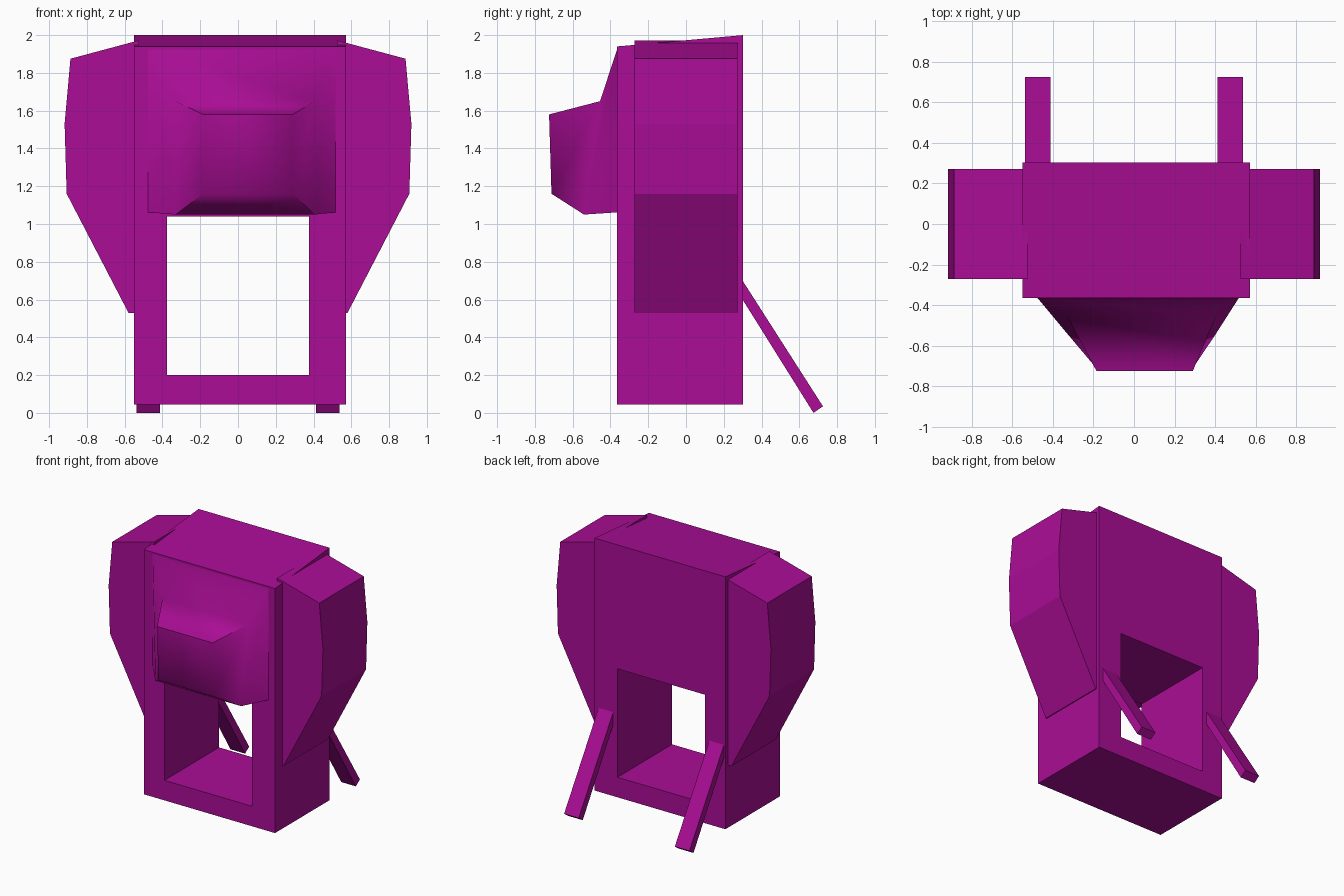
import bpy, bmesh, math

if "Cube" in bpy.data.objects:
    bpy.data.objects.remove(bpy.data.objects["Cube"])

mat = bpy.data.materials.new("magenta")
mat.diffuse_color = (0.4, 0.004, 0.3, 1)
mat.use_nodes = True
mat.node_tree.nodes["Principled BSDF"].inputs["Base Color"].default_value = mat.diffuse_color


def make(name, verts, faces):
    bm = bmesh.new()
    vs = [bm.verts.new(v) for v in verts]
    for f in faces:
        bm.faces.new([vs[i] for i in f])
    bmesh.ops.recalc_face_normals(bm, faces=bm.faces)
    me = bpy.data.meshes.new(name)
    bm.to_mesh(me)
    bm.free()
    me.materials.append(mat)
    ob = bpy.data.objects.new(name, me)
    bpy.context.collection.objects.link(ob)
    return ob


def prism(name, profile, axis, lo, hi):
    """Extrude a profile: (y, z) along x, or (x, z) along y."""
    place = (lambda p, d: (d, *p)) if axis == 'x' else (lambda p, d: (p[0], d, p[1]))
    n = len(profile)
    verts = [place(p, d) for d in (lo, hi) for p in profile]
    faces = [range(n), range(n, 2 * n)]
    faces += [(i, (i + 1) % n, (i + 1) % n + n, i + n) for i in range(n)]
    return make(name, verts, faces)


# Tall body with a sloping top and a rectangular opening right through
body = prism("body", [(-.365, .045), (.303, .045), (.303, 2.0), (-.365, 1.94)], 'x', -.55, .573)
cutter = prism("opening_cutter", [(-.375, .2), (.375, .2), (.375, 1.04), (-.375, 1.04)], 'y', -1, 1)
cutter.hide_render = True
cut = body.modifiers.new("opening", 'BOOLEAN')
cut.operation, cut.object, cut.solver = 'DIFFERENCE', cutter, 'EXACT'
bpy.context.view_layer.objects.active = body
bpy.ops.object.modifier_apply(modifier=cut.name)
bpy.data.objects.remove(cutter)

# Tapered front hump: left x, right x, y, z along its side profile
rim = [(-.48, .52, -.36, 1.94), (-.33, .405, -.455, 1.65), (-.185, .29, -.725, 1.58),
       (-.185, .29, -.712, 1.16), (-.33, .405, -.54, 1.05), (-.48, .52, -.36, 1.062)]
verts = [(r[side], r[2], r[3]) for side in (0, 1) for r in rim]
faces = [(i, (i + 1) % 6, (i + 1) % 6 + 6, i + 6) for i in range(6)]
faces += [(0 + k, 1 + k, 4 + k, 5 + k) for k in (0, 6)]
faces += [(1 + k, 2 + k, 3 + k, 4 + k) for k in (0, 6)]
hump = make("front_hump", verts, faces)
hump.data.polygons.foreach_set("use_smooth", [True] * len(hump.data.polygons))
hump.data.set_sharp_from_angle(angle=math.radians(65))

# Side pods and rear struts, left and right
pod = [(.525, 1.972), (.887, 1.875), (.918, 1.53), (.907, 1.16), (.58, .53), (.525, .53)]
strut = [(.29, .715), (.29, .615), (.675, 0), (.725, .035)]
for label, s in (("left", -1), ("right", 1)):
    prism(label + "_pod", [(s * x, z) for x, z in pod], 'y', -.272, .272)
    prism(label + "_strut", strut, 'x', s * .412, s * .537)
